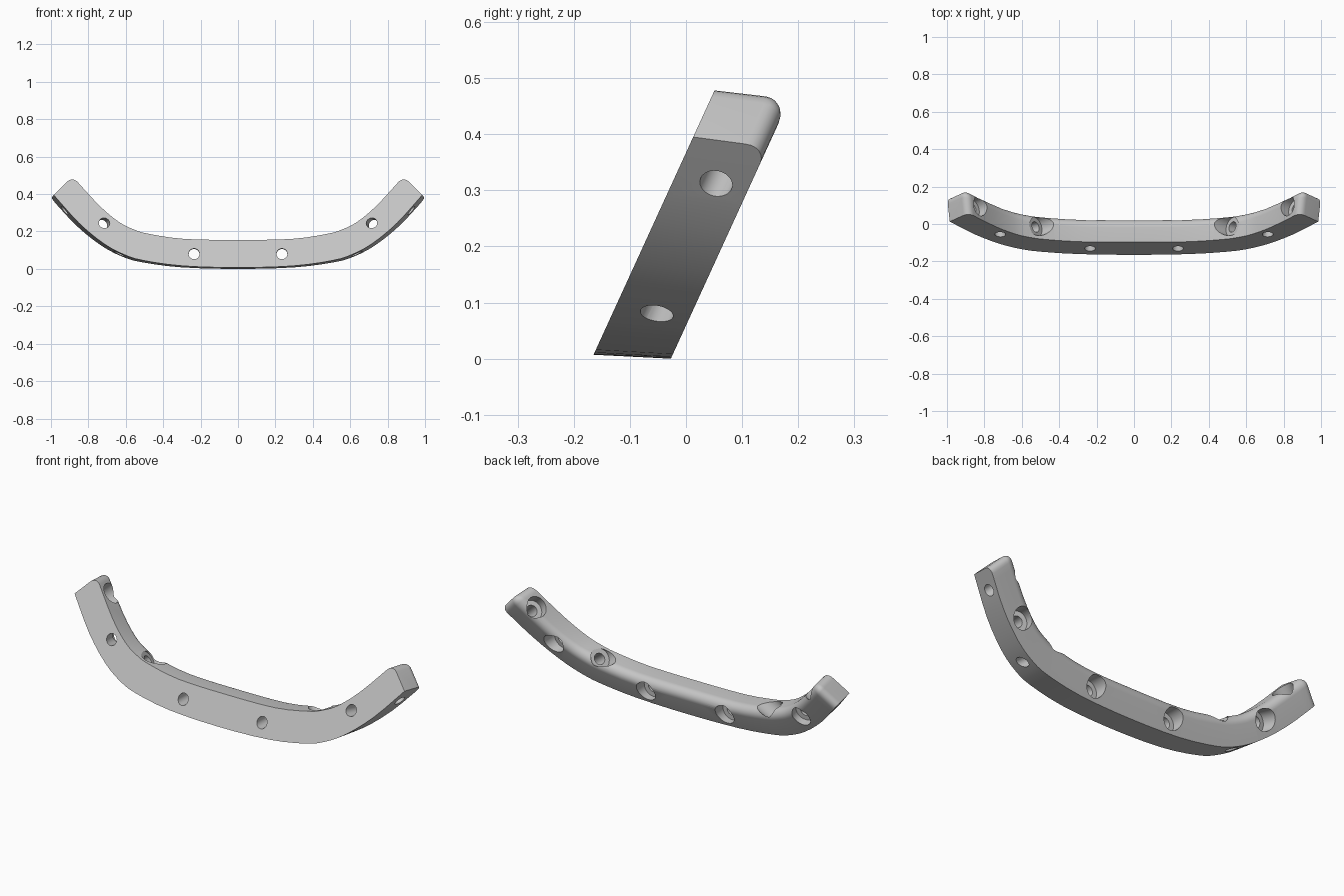
import bpy, bmesh, math
from mathutils import Vector

cube = bpy.data.objects.get("Cube")
if cube:
    bpy.data.objects.remove(cube)

LEAN = 0.4577            # y gained per unit of height on the leaning faces
FRONT_Y, BACK_Y = -0.168, -0.027
FILLET = 0.04

OUTER = [(0, 0.007), (0.295, 0.016), (0.505, 0.045), (0.61, 0.077),
         (0.72, 0.137), (0.85, 0.245), (0.985, 0.395)]
INNER = [(0, 0.155), (0.286, 0.16), (0.475, 0.187), (0.555, 0.21),
         (0.635, 0.25), (0.74, 0.337), (0.885, 0.495)]


def smooth_line(half, steps=3):
    """Mirror a half line about x = 0 and run a smooth curve through it."""
    pts = [Vector((-x, z)) for x, z in reversed(half[1:])] + [Vector(p) for p in half]
    ext = [2 * pts[0] - pts[1]] + pts + [2 * pts[-1] - pts[-2]]
    line = []
    for a, b, c, d in zip(ext, ext[1:], ext[2:], ext[3:]):
        for i in range(steps):
            t = i / steps
            line.append(0.5 * (2 * b + (c - a) * t + (2 * a - 5 * b + 4 * c - d) * t ** 2
                               + (3 * b - a - 3 * c + d) * t ** 3))
    return line + [pts[-1]]


def front_point(p):
    return Vector((p.x, FRONT_Y + LEAN * p.y, p.y))


def back_point(p):
    z = p.y - 0.007 - 0.011 * p.x ** 2
    return Vector((p.x * 1.015, BACK_Y + LEAN * z, z))


def section(o, i, pull):
    """Cross-section with a rounded back inner corner, drawn in by pull at the ends."""
    i = i + (o - i).normalized() * pull
    fo, fi, bo, bi = front_point(o), front_point(i), back_point(o), back_point(i)
    bo, bi = bo + (fo - bo).normalized() * pull, bi + (fi - bi).normalized() * pull
    u, w = (bo - bi).normalized(), (fi - bi).normalized()
    half = u.angle(w) / 2
    radius = max(FILLET - pull, 0.003)
    centre = bi + (u + w).normalized() * radius / math.sin(half)
    first = (bi + u * radius / math.tan(half) - centre).normalized()
    last = (bi + w * radius / math.tan(half) - centre).normalized()
    arc = [centre + radius * first.slerp(last, k / 8) for k in range(9)]
    return [fo, bo] + arc + [fi]


def end_stations(o, o_next, i, i_next):
    """Stations that round off one end of the bar, from the tip inwards."""
    result = []
    for k in range(7):
        a = math.pi / 2 * k / 6
        depth, pull = FILLET * (1 - math.cos(a)), FILLET * (1 - math.sin(a))
        result.append((o + (o_next - o).normalized() * depth,
                       i + (i_next - i).normalized() * depth, pull))
    return result


def new_object(name, bm):
    bmesh.ops.recalc_face_normals(bm, faces=bm.faces[:])
    bm.normal_update()
    mesh = bpy.data.meshes.new(name)
    bm.to_mesh(mesh)
    bm.free()
    obj = bpy.data.objects.new(name, mesh)
    bpy.context.collection.objects.link(obj)
    return obj


def skin(bm, rings):
    """Join closed rings of points into a capped solid."""
    rings = [[bm.verts.new(p) for p in ring] for ring in rings]
    size = len(rings[0])
    for low, high in zip(rings, rings[1:]):
        for k in range(size):
            m = (k + 1) % size
            bm.faces.new((low[k], low[m], high[m], high[k]))
    bm.faces.new(rings[0][::-1])
    bm.faces.new(rings[-1])


# Curved bar
outer, inner = smooth_line(OUTER), smooth_line(INNER)
stations = end_stations(outer[0], outer[1], inner[0], inner[1])
stations += [(o, i, 0) for o, i in zip(outer[1:-1], inner[1:-1])]
stations += end_stations(outer[-1], outer[-2], inner[-1], inner[-2])[::-1]
bm = bmesh.new()
skin(bm, [section(*s) for s in stations])
bar = new_object("curved_bar", bm)


# Screw holes: narrow shaft that steps out to a wide counterbore
def cut_hole(start, axis, step, shaft=0.029, bore=0.054, sides=32):
    axis = Vector(axis).normalized()
    u = axis.orthogonal().normalized()
    v = axis.cross(u)
    rings = []
    for dist, r in ((-0.06, shaft), (step, shaft), (step, bore), (step + 0.2, bore)):
        angles = [2 * math.pi * k / sides for k in range(sides)]
        rings.append([Vector(start) + axis * dist + r * (u * math.cos(a) + v * math.sin(a))
                      for a in angles])
    bm = bmesh.new()
    skin(bm, rings)
    cutter = new_object("hole_cutter", bm)
    cutter.hide_render = True
    mod = bar.modifiers.new("hole", 'BOOLEAN')
    mod.operation = 'DIFFERENCE'
    mod.solver = 'EXACT'
    mod.object = cutter
    bpy.ops.object.modifier_apply(modifier=mod.name)
    bpy.data.objects.remove(cutter)


bpy.ops.object.select_all(action='DESELECT')
bpy.context.view_layer.objects.active = bar
bar.select_set(True)
for s in (-1, 1):
    # Holes from the front face to the back
    cut_hole(front_point(Vector((s * 0.235, 0.08))), (0, 0.134, -0.005), 0.075)
    cut_hole(front_point(Vector((s * 0.715, 0.245))), (s * 0.024, 0.134, -0.022), 0.075)
    # Holes from the outer side to the inner side
    cut_hole((s * 0.925, 0.055, 0.315), (-s * 0.104, 0.043, 0.095), 0.085)
    cut_hole((s * 0.63, -0.05, 0.085), (-s * 0.15, 0.05, 0.115), 0.135)

# Plain grey finish
grey = bpy.data.materials.new("plain_grey")
grey.use_nodes = True
colour = (0.56, 0.56, 0.56, 1)
grey.diffuse_color = colour
grey.node_tree.nodes["Principled BSDF"].inputs["Base Color"].default_value = colour
bar.data.materials.clear()
bar.data.materials.append(grey)
bpy.ops.object.shade_smooth_by_angle(angle=math.radians(30))
